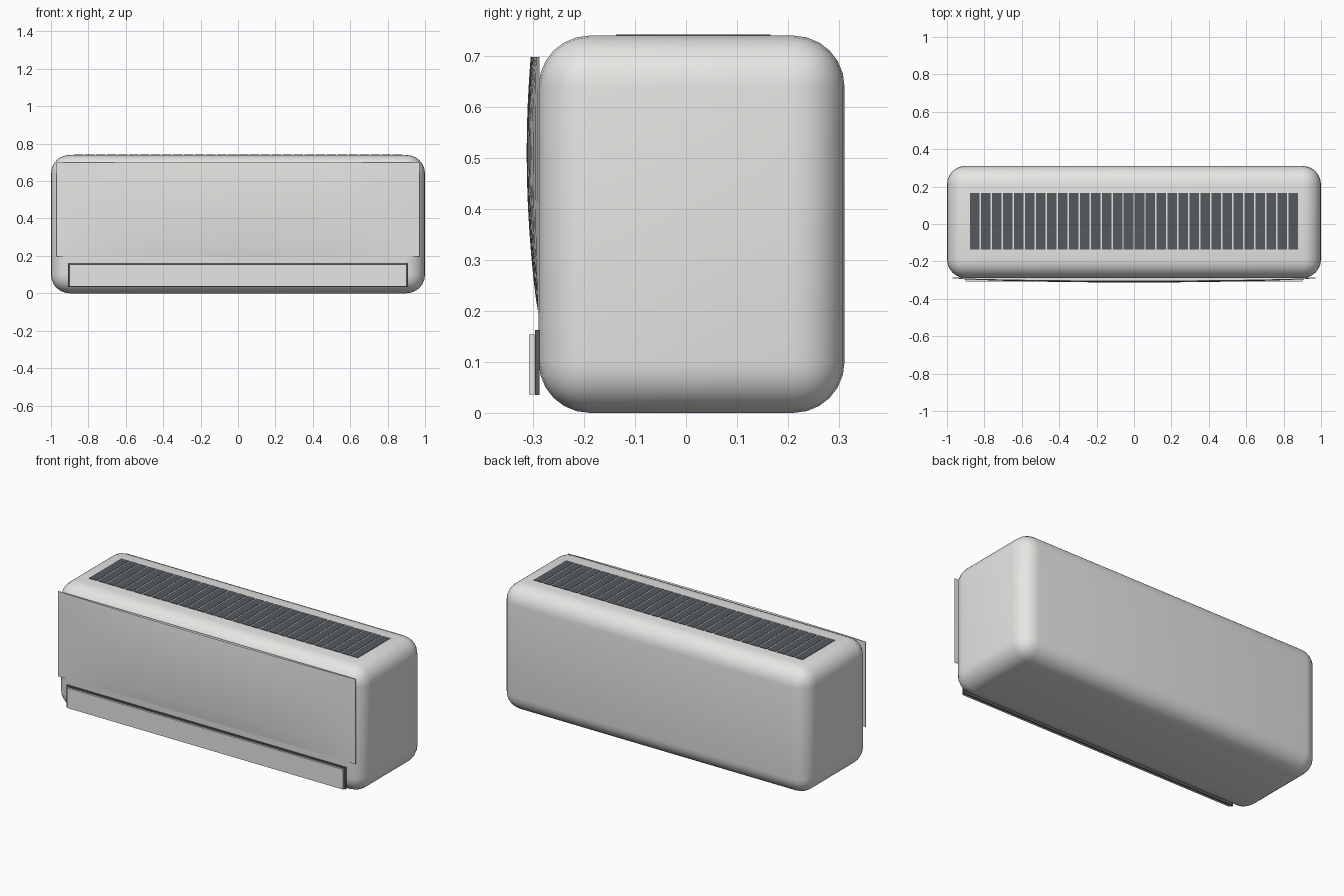
import bpy, bmesh, math

if "Cube" in bpy.data.objects:
    bpy.data.objects.remove(bpy.data.objects["Cube"])


def material(name, rgb):
    m = bpy.data.materials.new(name)
    m.diffuse_color = (*rgb, 1)
    m.use_nodes = True
    m.node_tree.nodes["Principled BSDF"].inputs["Base Color"].default_value = m.diffuse_color
    return m


shell = material("shell grey", (0.80, 0.81, 0.78))
dark = material("vent charcoal", (0.09, 0.10, 0.11))


def finish(name, bm, mat, smooth=False):
    bmesh.ops.recalc_face_normals(bm, faces=bm.faces)
    me = bpy.data.meshes.new(name)
    bm.to_mesh(me)
    bm.free()
    me.materials.append(mat)
    ob = bpy.data.objects.new(name, me)
    bpy.context.collection.objects.link(ob)
    if smooth:
        bpy.ops.object.select_all(action='DESELECT')
        ob.select_set(True)
        bpy.context.view_layer.objects.active = ob
        bpy.ops.object.shade_smooth_by_angle(angle=math.radians(35))
    return ob


def box(bm, lo, hi):
    verts = bmesh.ops.create_cube(bm, size=1)["verts"]
    for v in verts:
        v.co = [a + (c + 0.5) * (b - a) for a, b, c in zip(lo, hi, v.co)]


# Rounded main casing
bm = bmesh.new()
box(bm, (-1, -0.289, 0), (1, 0.311, 0.74))
bmesh.ops.bevel(bm, geom=bm.edges[:], offset=0.1, segments=6,
                profile=0.5, affect='EDGES')
finish("casing", bm, shell, True)

# Front panel: sheet bowed in both directions, with a flat back
NX, NZ = 24, 16
X, Z0, Z1, BACK = 0.97, 0.197, 0.698, -0.287


def bow(x, z):
    across = 1 - (x / X) ** 2
    t = (z - Z0) / (Z1 - Z0)
    up = math.sin(math.pi * 0.8 * t) ** 0.8
    return -0.290 - 0.0225 * up * across ** 0.7


bm = bmesh.new()
bmesh.ops.create_grid(bm, x_segments=NX, y_segments=NZ, size=1)
for v in bm.verts:
    x, z = v.co.x * X, Z0 + (v.co.y + 1) / 2 * (Z1 - Z0)
    v.co = (x, bow(x, z), z)
rim = [e for e in bm.edges if e.is_boundary]
new = bmesh.ops.extrude_edge_only(bm, edges=rim)["geom"]
for v in new:
    if isinstance(v, bmesh.types.BMVert):
        v.co.y = BACK
bmesh.ops.holes_fill(bm, edges=[e for e in bm.edges if e.is_boundary], sides=0)
finish("front_panel", bm, shell, True)

# Air outlet backing and the flap in front of it
bm = bmesh.new()
box(bm, (-0.91, -0.296, 0.035), (0.91, -0.287, 0.163))
finish("air_outlet", bm, dark)
bm = bmesh.new()
box(bm, (-0.90, -0.308, 0.036), (0.90, -0.297, 0.154))
finish("outlet_flap", bm, shell)

# Row of intake slots on the top
bm = bmesh.new()
N, STEP = 30, 1.762 / 30
for i in range(N):
    x = (i - (N - 1) / 2) * STEP
    box(bm, (x - 0.0255, -0.137, 0.738), (x + 0.0255, 0.166, 0.742))
finish("intake_slots", bm, dark)
